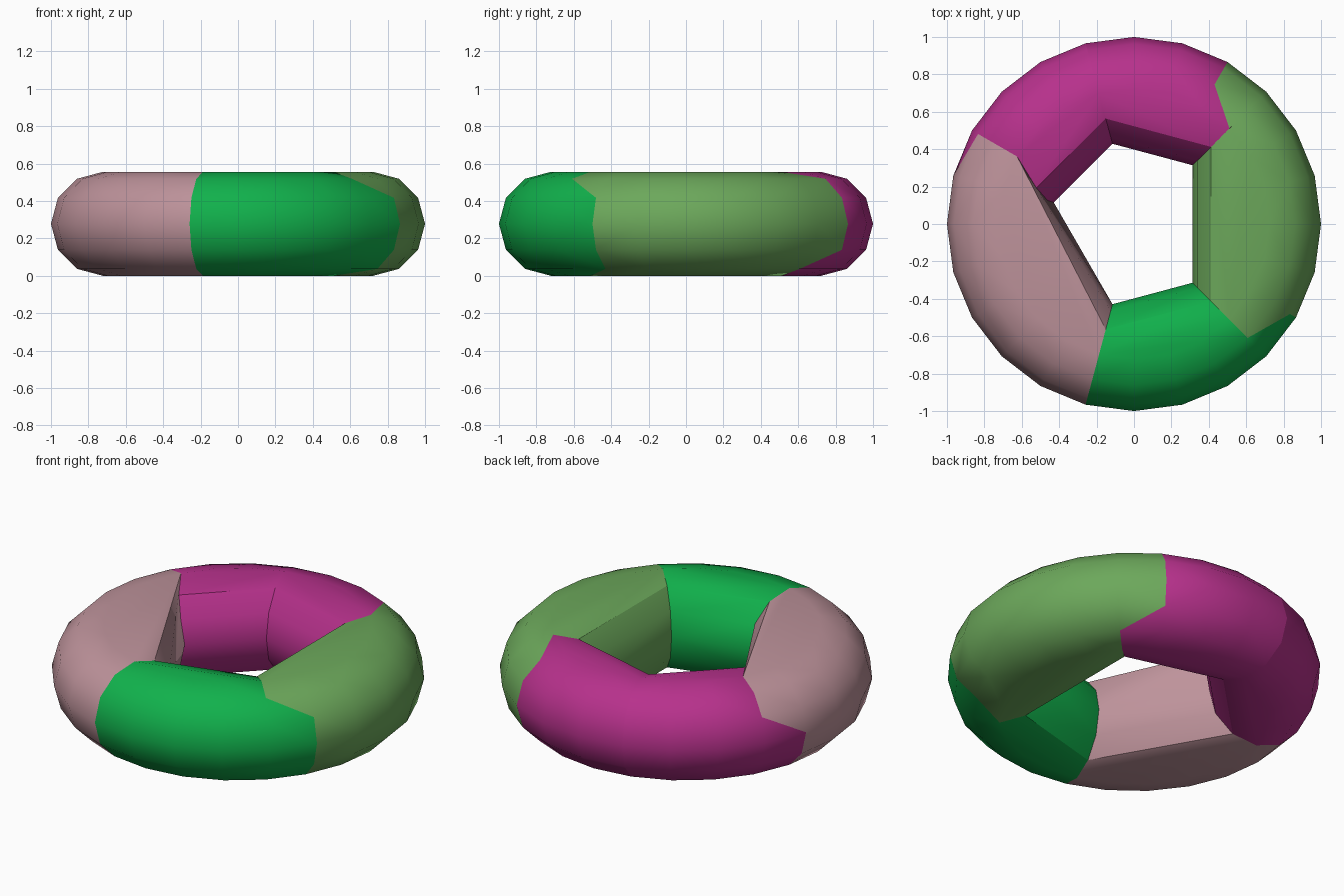
import bpy, bmesh
from math import sin, cos, radians

cube = bpy.data.objects.get("Cube")
if cube:
    bpy.data.objects.remove(cube, do_unlink=True)

MAJOR, MINOR, STEP = 0.722, 0.278, 15


def material(name, srgb):
    lin = [((c / 255 + 0.055) / 1.055) ** 2.4 if c > 10 else c / 255 / 12.92 for c in srgb]
    m = bpy.data.materials.new(name)
    m.use_nodes = True
    m.diffuse_color = (*lin, 1)
    m.node_tree.nodes["Principled BSDF"].inputs["Base Color"].default_value = (*lin, 1)
    return m


def ring_point(angle, k):
    """Point on the ring: angle around z, k = twelfth of the tube section."""
    a, t = radians(angle), radians(30 * k)
    r = MAJOR + MINOR * cos(t)
    return (r * cos(a), r * sin(a), MINOR + MINOR * sin(t))


def segment(name, mat, start, end, starts={}, ends={}):
    """Convex chunk of the ring; starts/ends override the limits of single rows."""
    bm = bmesh.new()
    for k in range(-5, 7):
        for a in range(starts.get(k, start), ends.get(k, end) + 1, STEP):
            bm.verts.new(ring_point(a, k))
    hull = bmesh.ops.convex_hull(bm, input=bm.verts)
    spare = {v for key in ("geom_interior", "geom_unused") for v in hull[key]
             if isinstance(v, bmesh.types.BMVert)}
    bmesh.ops.delete(bm, geom=list(spare), context='VERTS')
    # merge the coplanar triangles into clean faces
    bmesh.ops.dissolve_limit(bm, angle_limit=radians(0.5), verts=bm.verts, edges=bm.edges)
    bmesh.ops.recalc_face_normals(bm, faces=bm.faces)
    me = bpy.data.meshes.new(name)
    bm.to_mesh(me)
    bm.free()
    me.materials.append(mat)
    ob = bpy.data.objects.new(name, me)
    bpy.context.collection.objects.link(ob)
    bpy.ops.object.select_all(action='DESELECT')
    ob.select_set(True)
    bpy.context.view_layer.objects.active = ob
    bpy.ops.object.shade_smooth_by_angle(angle=radians(31))


pink = material("dusty pink", (190, 147, 155))
green = material("bright green", (17, 177, 76))
leaf = material("leaf green", (108, 168, 91))
magenta = material("magenta", (183, 49, 140))

# Right and front chunks meet on a stepped seam
segment("right_segment", leaf, -45, 45,
        starts={1: -30, 0: -30, -1: -30, -2: -30},
        ends={2: 60, 1: 60, 0: 60, -1: 60})
segment("front_segment", green, 255, 315,
        ends={1: 330, 0: 330, -1: 330, -2: 330})

# Back of the ring, in two chunks
segment("back_segment", magenta, 45, 105, starts={2: 60, 1: 60, 0: 60})
segment("back_left_segment", magenta, 105, 165, ends={3: 150, 2: 150, 1: 150})

# Left chunk, leaning over the back one at the top
segment("left_segment", pink, 165, 255, starts={3: 150, 2: 150, 1: 150})
